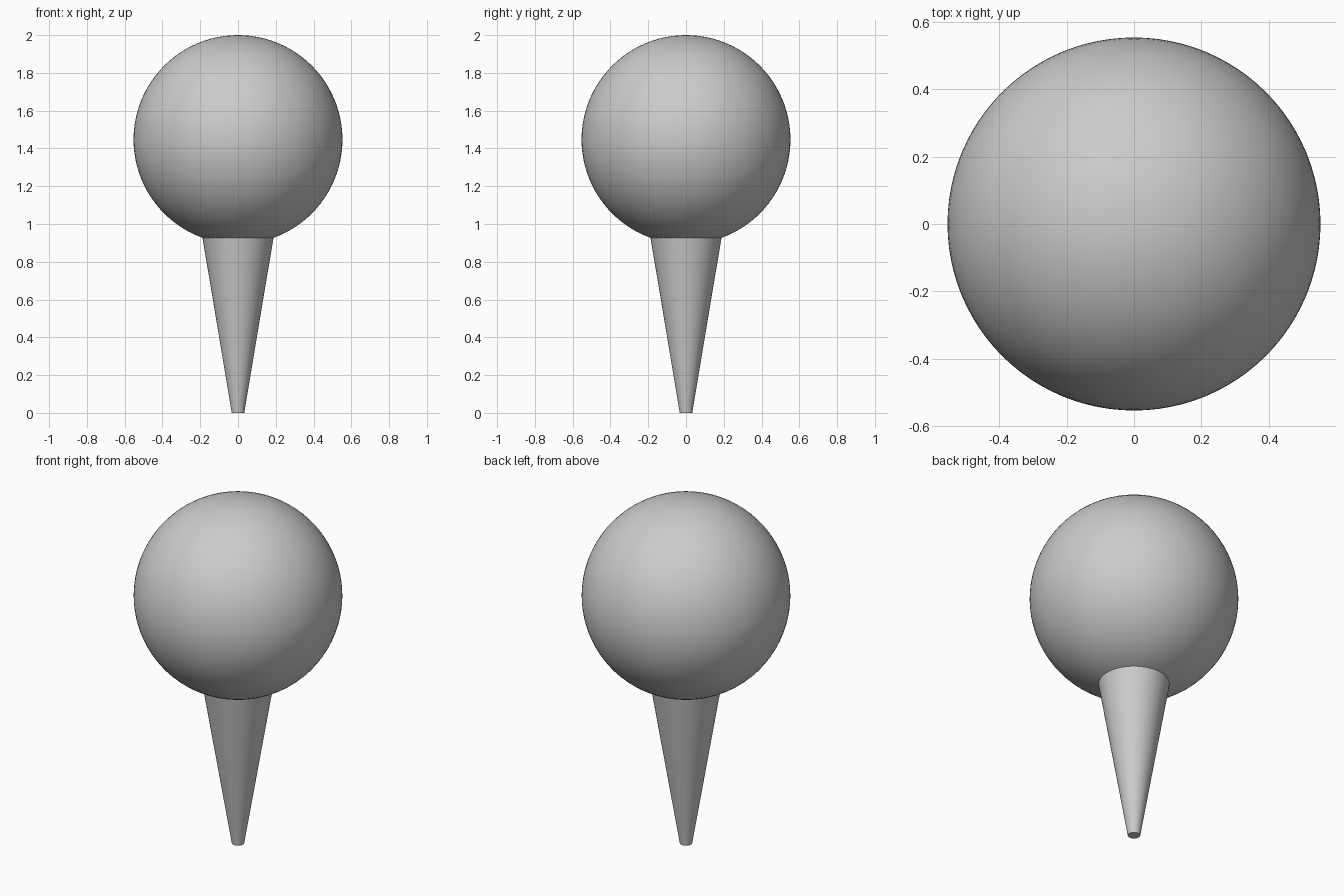
import bpy

cube = bpy.data.objects.get("Cube")
if cube:
    bpy.data.objects.remove(cube, do_unlink=True)

# One plain grey for the whole model
grey = bpy.data.materials.new("plain_grey")
grey.use_nodes = True
colour = (0.6, 0.6, 0.6, 1)
grey.diffuse_color = colour
grey.node_tree.nodes["Principled BSDF"].inputs["Base Color"].default_value = colour

BALL_R = 0.553
BALL_Z = 2 - BALL_R
JOIN_Z, JOIN_R, TIP_R = 0.927, 0.188, 0.033


def finish(name):
    obj = bpy.context.object
    obj.name = name
    obj.data.materials.append(grey)
    bpy.ops.object.shade_smooth_by_angle()
    return obj


# Round head
bpy.ops.mesh.primitive_uv_sphere_add(segments=96, ring_count=48, radius=BALL_R,
                                     location=(0, 0, BALL_Z))
finish("ball_head")

# Tapered stem, run slightly into the head along the same slope
top_z = JOIN_Z + 0.03
top_r = TIP_R + (JOIN_R - TIP_R) * top_z / JOIN_Z
bpy.ops.mesh.primitive_cone_add(vertices=64, radius1=TIP_R, radius2=top_r,
                                depth=top_z, location=(0, 0, top_z / 2))
finish("tapered_stem")
